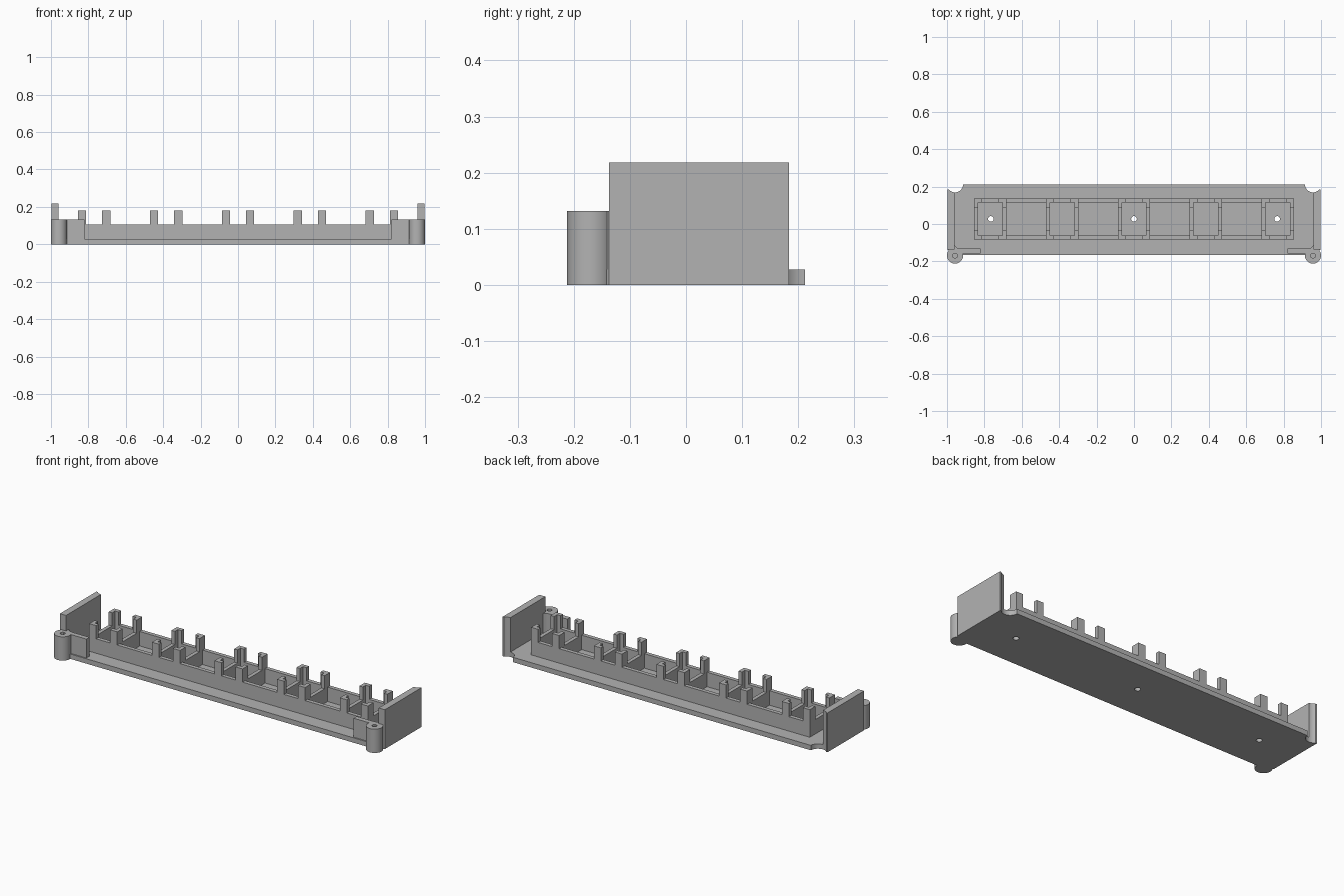
import bpy, bmesh, math

if "Cube" in bpy.data.objects:
    bpy.data.objects.remove(bpy.data.objects["Cube"])

grey = bpy.data.materials.new("plain grey")
grey.diffuse_color = (0.45, 0.45, 0.45, 1)
grey.use_nodes = True
grey.node_tree.nodes["Principled BSDF"].inputs["Base Color"].default_value = grey.diffuse_color

BASE_Z, FRAME_Z, POST_Z, TAB_Z, END_Z = 0.027, 0.107, 0.18, 0.132, 0.218
BOSS_X, BOSS_Y, BOSS_R = 0.957, -0.169, 0.043
NOTCH_Y, NOTCH_R = 0.212, 0.043


def prism(name, pts, z0, z1):
    """Extrude a flat outline between two heights."""
    bm = bmesh.new()
    face = bm.faces.new([bm.verts.new((x, y, z0)) for x, y in pts])
    top = bmesh.ops.extrude_face_region(bm, geom=[face])["geom"]
    bmesh.ops.translate(bm, vec=(0, 0, z1 - z0),
                        verts=[v for v in top if isinstance(v, bmesh.types.BMVert)])
    bmesh.ops.recalc_face_normals(bm, faces=bm.faces)
    mesh = bpy.data.meshes.new(name)
    bm.to_mesh(mesh)
    bm.free()
    mesh.materials.append(grey)
    ob = bpy.data.objects.new(name, mesh)
    bpy.context.collection.objects.link(ob)
    return ob


def box(name, x0, x1, y0, y1, z0, z1):
    return prism(name, [(x0, y0), (x1, y0), (x1, y1), (x0, y1)], z0, z1)


def arc(cx, cy, r, a0, a1, n):
    angles = [math.radians(a0 + (a1 - a0) * i / n) for i in range(n + 1)]
    return [(cx + r * math.cos(a), cy + r * math.sin(a)) for a in angles]


def cut(ob, cutter):
    mod = ob.modifiers.new("hole", 'BOOLEAN')
    mod.operation = 'DIFFERENCE'
    mod.object = cutter
    mod.solver = 'EXACT'
    cutter.hide_render = True
    cutter.hide_viewport = True
    cutter.display_type = 'WIRE'


def smooth(ob):
    bpy.ops.object.select_all(action='DESELECT')
    ob.select_set(True)
    bpy.context.view_layer.objects.active = ob
    bpy.ops.object.shade_smooth_by_angle()


# Base plate with a concave notch at each back corner
right = [(0, -0.165), (0.957, -0.165), (0.997, -0.137), (0.997, 0.184)]
right += arc(BOSS_X, NOTCH_Y, NOTCH_R, 318, 180, 16)
right += [(0.908, 0.212)]
outline = right + [(-x, y) for x, y in reversed(right[1:])]
base = prism("base_plate", outline, 0, BASE_Z)
smooth(base)

# Three screw holes through the base
for x in (-0.765, 0, 0.765):
    cut(base, prism("hole_cutter", arc(x, 0.027, 0.015, 0, 345, 23), -0.05, 0.06))

for s in (-1, 1):
    # End wall, hollowed where the back notch meets it
    pts = [(0.959, -0.137), (0.997, -0.137), (0.997, 0.184)]
    pts += arc(BOSS_X, NOTCH_Y, NOTCH_R, 318, 273, 8)
    smooth(prism("end_wall", [(s * x, y) for x, y in pts], 0, END_Z))

    # Front corner screw boss with a blind hole
    boss = prism("corner_boss", arc(s * BOSS_X, BOSS_Y, BOSS_R, 0, 352.5, 47), 0, TAB_Z)
    cut(boss, prism("boss_cutter", arc(s * BOSS_X, BOSS_Y, 0.013, 0, 345, 23), 0.03, 0.2))
    smooth(boss)

    # Front return tab and the web joining it to the end wall
    tab = [(0.82, -0.158), (0.957, -0.158), (0.997, -0.137), (0.959, -0.115),
           (0.945, -0.128), (0.92, -0.131), (0.82, -0.131)]
    prism("front_tab", [(s * x, y) for x, y in tab], 0.01, TAB_Z)

# Long rails of the holder frame
Y0, Y1, T = -0.083, 0.136, 0.022
box("front_rail", -0.855, 0.855, Y0, Y0 + T, 0.02, FRAME_Z)
box("back_rail", -0.855, 0.855, Y1 - T, Y1, 0.02, FRAME_Z)

# Five cradles: two cross ribs and four L-shaped corner posts each
for cx in (-0.769, -0.384, 0, 0.384, 0.769):
    for s in (-1, 1):
        outer, mid, inner = cx + s * 0.086, cx + s * 0.065, cx + s * 0.043
        box("cross_rib", *sorted((outer, mid)), Y0 + T, Y1 - T, 0.02, FRAME_Z)
        for edge, d in ((Y0, 1), (Y1, -1)):
            pts = [(outer, edge), (inner, edge), (inner, edge + d * T),
                   (mid, edge + d * T), (mid, edge + d * 0.048), (outer, edge + d * 0.048)]
            prism("corner_post", pts, FRAME_Z, POST_Z)
